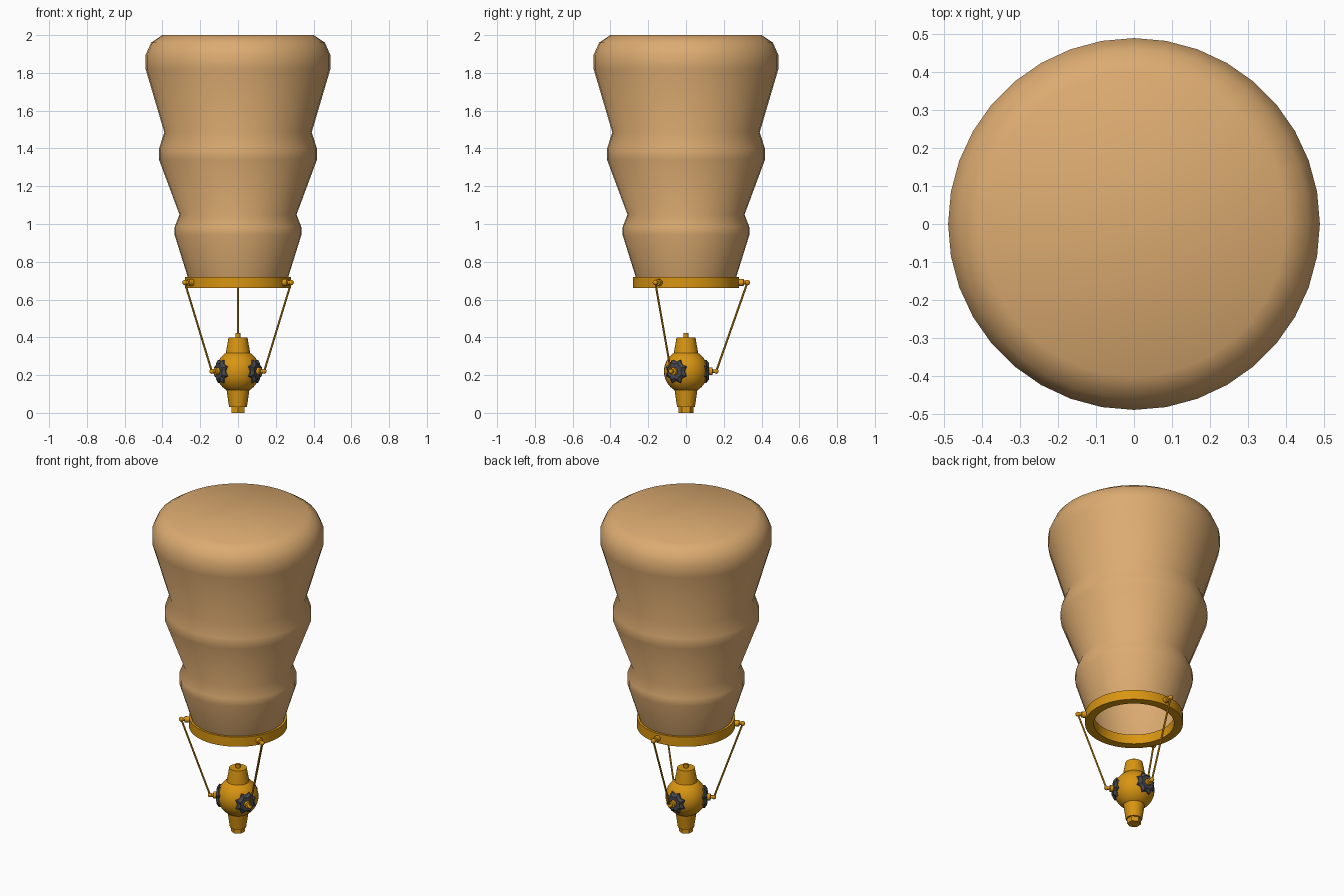
import bpy, bmesh, math
from mathutils import Vector

if "Cube" in bpy.data.objects:
    bpy.data.objects.remove(bpy.data.objects["Cube"])


def material(name, rgb):
    m = bpy.data.materials.new(name)
    m.diffuse_color = (*rgb, 1)
    m.use_nodes = True
    m.node_tree.nodes["Principled BSDF"].inputs["Base Color"].default_value = m.diffuse_color
    return m


TAN = material("tan fabric", (0.72, 0.41, 0.165))
GOLD = material("golden metal", (0.69, 0.30, 0.006))
DARK = material("dark grey metal", (0.06, 0.065, 0.075))


def finish(name, bm, mat, smooth=35):
    bmesh.ops.recalc_face_normals(bm, faces=bm.faces)
    me = bpy.data.meshes.new(name)
    bm.to_mesh(me)
    bm.free()
    me.materials.append(mat)
    ob = bpy.data.objects.new(name, me)
    bpy.context.collection.objects.link(ob)
    if smooth:
        bpy.ops.object.select_all(action='DESELECT')
        ob.select_set(True)
        bpy.context.view_layer.objects.active = ob
        bpy.ops.object.shade_smooth_by_angle(angle=math.radians(smooth))
    return ob


def lathe(name, profile, mat, sides=32, start=0.0, caps=(True, True), closed=False,
          smooth=35, radius=lambda i, r: r):
    """Turn (radius, height) points around z; radius() may vary by side."""
    bm = bmesh.new()
    rings = []
    for r, z in profile:
        ring = []
        for i in range(sides):
            a = start + math.tau * i / sides
            q = radius(i, r)
            ring.append(bm.verts.new((q * math.cos(a), q * math.sin(a), z)))
        rings.append(ring)
    pairs = list(zip(rings, rings[1:])) + ([(rings[-1], rings[0])] if closed else [])
    for lo, hi in pairs:
        for i in range(sides):
            j = (i + 1) % sides
            bm.faces.new((lo[i], lo[j], hi[j], hi[i]))
    if not closed:
        if caps[0]:
            bm.faces.new(rings[0])
        if caps[1]:
            bm.faces.new(rings[-1])
    return finish(name, bm, mat, smooth)


def aim(ob, origin, direction):
    """Point an object's z axis along direction."""
    ob.location = origin
    ob.rotation_euler = Vector(direction).to_track_quat('Z', 'Y').to_euler()


def ball(name, centre, r, mat, u=16, v=10):
    bm = bmesh.new()
    bmesh.ops.create_uvsphere(bm, u_segments=u, v_segments=v, radius=r)
    ob = finish(name, bm, mat)
    ob.location = centre
    return ob


# Tapered, bulging balloon with open mouth
lathe("balloon", [(0.26, 0.70), (0.335, 0.94), (0.335, 0.985), (0.31, 1.05),
                  (0.418, 1.34), (0.418, 1.40), (0.39, 1.485), (0.489, 1.82),
                  (0.489, 1.895), (0.46, 1.96), (0.40, 2.0)],
      TAN, sides=36, caps=(False, True), smooth=60)

# Mouth ring
lathe("mouth_ring", [(0.28, 0.66), (0.28, 0.72), (0.23, 0.72), (0.23, 0.66)],
      GOLD, sides=36, closed=True)

# Hanging body: tapered ends with a round middle
lathe("lower_body", [(0.047, 0.03), (0.066, 0.16)], GOLD, sides=24)
lathe("upper_body", [(0.068, 0.28), (0.064, 0.32), (0.05, 0.40)], GOLD, sides=24)
lathe("top_pin", [(0.013, 0.39), (0.013, 0.423)], GOLD, sides=12)
lathe("bottom_nut", [(0.04, 0.0), (0.04, 0.035)], GOLD, sides=6,
      start=math.pi / 2, smooth=0)
ball("round_body", (0, 0, 0.22), 0.117, GOLD, 32, 20)

# Three suspension arms around the body
for n, deg in enumerate((90, 210, 330), 1):
    out = Vector((math.cos(math.radians(deg)), math.sin(math.radians(deg)), 0))
    top = out * 0.325 + Vector((0, 0, 0.69))
    low = out * 0.16 + Vector((0, 0, 0.22))

    # Ring lug and its end ball
    lug = lathe(f"ring_lug_{n}", [(0.018, 0.265), (0.018, 0.305), (0.010, 0.307),
                                  (0.010, 0.325)], GOLD, sides=12)
    aim(lug, (0, 0, 0.69), out)
    ball(f"ring_ball_{n}", top, 0.014, GOLD, 12, 8)

    # Dark toothed plate on the body
    gear = lathe(f"toothed_plate_{n}", [(0.066, 0.085), (0.066, 0.108), (0.048, 0.122)],
                 DARK, sides=16, smooth=0, radius=lambda i, r: r * (1 if i % 2 else 0.8))
    aim(gear, (0, 0, 0.22), out)

    # Body lug with flange and end ball
    stud = lathe(f"body_lug_{n}", [(0.020, 0.115), (0.020, 0.140), (0.010, 0.142),
                                   (0.010, 0.16)], GOLD, sides=12)
    aim(stud, (0, 0, 0.22), out)
    ball(f"body_ball_{n}", low, 0.013, GOLD, 12, 8)

    # Rod between the two balls
    rod = lathe(f"rod_{n}", [(0.0055, 0), (0.0055, (top - low).length)], GOLD, sides=8)
    aim(rod, low, top - low)
